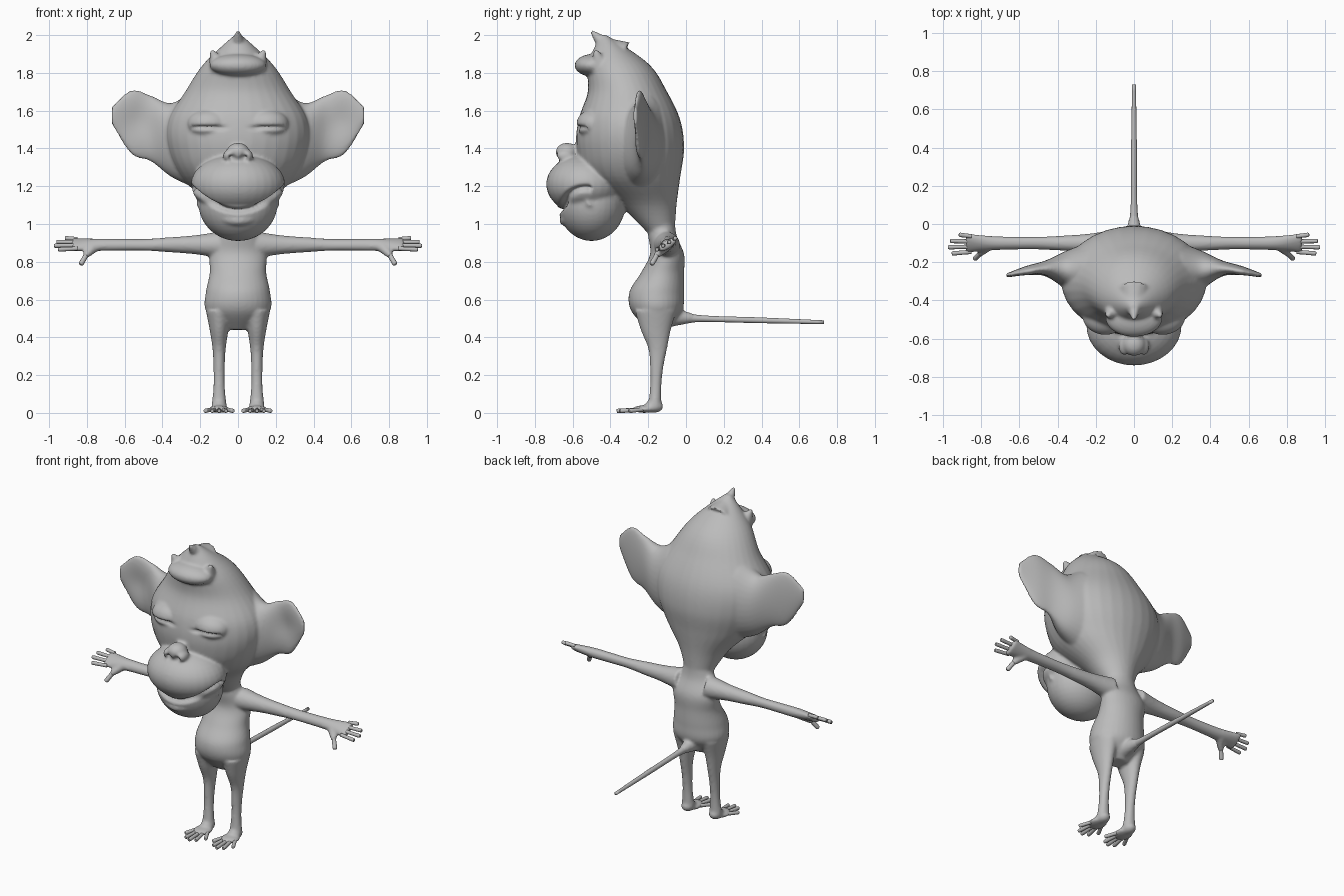
import bpy
import bmesh
from math import cos, sin, pi, exp
from mathutils import Vector, Matrix

default_cube = bpy.data.objects.get("Cube")
if default_cube:
    bpy.data.objects.remove(default_cube, do_unlink=True)

shade = 0.5
grey = bpy.data.materials.new("plain_grey")
grey.use_nodes = True
grey.diffuse_color = (shade, shade, shade, 1)
grey.node_tree.nodes["Principled BSDF"].inputs["Base Color"].default_value = grey.diffuse_color

X, Y, Z = Matrix.Identity(3)


def smooth_rings(rings, steps=6):
    """Catmull-Rom interpolation between rings of (centre, u, v) vectors."""
    result = []
    last = len(rings) - 1
    for i in range(last):
        neighbours = [rings[min(max(i + offset, 0), last)] for offset in (-1, 0, 1, 2)]
        for step in range(steps):
            t = step / steps
            result.append([(b * 2 + (c - a) * t + (a * 2 - b * 5 + c * 4 - d) * t ** 2
                            + (b * 3 - a - c * 3 + d) * t ** 3) / 2
                           for a, b, c, d in zip(*neighbours)])
    result.append(rings[last])
    return result


def loft(bm, rings, side=1, segments=32):
    """Closed skin over elliptical rings; side -1 mirrors it in x."""
    loops = []
    for centre, u, v in smooth_rings(rings):
        loop = []
        for k in range(segments):
            angle = 2 * pi * k / segments
            point = centre + u * cos(angle) + v * sin(angle)
            point.x *= side
            loop.append(bm.verts.new(point))
        loops.append(loop)
    for low, high in zip(loops, loops[1:]):
        for k in range(segments):
            bm.faces.new((low[k - 1], low[k], high[k], high[k - 1]))
    bm.faces.new(loops[0])
    bm.faces.new(loops[-1])


def upright(x, bottom, step, fronts, backs, widths):
    """Evenly stacked rings from front, back and half-width profiles."""
    return [(Vector((x, (front + back) / 2, bottom + step * i)), X * width, Y * (back - front) / 2)
            for i, (front, back, width) in enumerate(zip(fronts, backs, widths))]


def tube(bm, points, radii, side=1, segments=16):
    """Round tube along a path."""
    points = [Vector(p) for p in points]
    last = len(points) - 1
    rings = []
    for i, (point, radius) in enumerate(zip(points, radii)):
        tangent = points[min(i + 1, last)] - points[max(i - 1, 0)]
        turn = tangent.to_track_quat('Z', 'Y')
        rings.append((point, turn @ X * radius, turn @ Y * radius))
    loft(bm, rings, side, segments)


def digit(bm, base, tip, side, radius=0.011):
    """Finger or toe with a rounded end."""
    base, tip = Vector(base), Vector(tip)
    end = tip + (tip - base).normalized() * radius / 2
    tube(bm, [base, base.lerp(tip, 0.5), tip, end],
         [radius, radius, radius, radius / 3], side)


def ball(bm, centre, radii, side=1):
    centre = Vector(centre)
    centre.x *= side
    matrix = Matrix.Translation(centre) @ Matrix.Diagonal((*radii, 1))
    bmesh.ops.create_uvsphere(bm, u_segments=32, v_segments=20, radius=1, matrix=matrix)


def shade_smooth(mesh):
    for face in mesh.polygons:
        face.use_smooth = True


def finish(bm, name):
    bmesh.ops.recalc_face_normals(bm, faces=bm.faces)
    mesh = bpy.data.meshes.new(name)
    bm.to_mesh(mesh)
    bm.free()
    mesh.materials.append(grey)
    shade_smooth(mesh)
    obj = bpy.data.objects.new(name, mesh)
    bpy.context.scene.collection.objects.link(obj)
    return obj


skin = bmesh.new()

# Skull from neck to crown
loft(skin, upright(0, 0.95, 0.15,
                   fronts=(-0.2, -0.35, -0.53, -0.58, -0.57, -0.52, -0.52, -0.45),
                   backs=(-0.06, -0.05, -0.03, -0.01, -0.03, -0.1, -0.2, -0.42),
                   widths=(0.08, 0.16, 0.3, 0.37, 0.37, 0.28, 0.18, 0.02)))

# Torso with neck
loft(skin, upright(0, 0.44, 0.1,
                   fronts=(-0.2, -0.29, -0.3, -0.24, -0.19, -0.2, -0.2),
                   backs=(-0.1, -0.02, -0.01, -0.01, -0.01, -0.05, -0.06),
                   widths=(0.07, 0.17, 0.17, 0.15, 0.15, 0.11, 0.08)))

# Muzzle, jaw, nose and hair roll
ball(skin, (0, -0.53, 1.21), (0.25, 0.21, 0.16))
ball(skin, (0, -0.5, 1.11), (0.21, 0.18, 0.2))
ball(skin, (0, -0.63, 1.38), (0.06, 0.06, 0.05))
ball(skin, (0, -0.49, 1.84), (0.15, 0.1, 0.06))

# Lower lip
lip = [(x, 3.5 * x * x - 0.64, 2.5 * x * x + 1.02) for x in (-0.2, -0.1, 0, 0.1, 0.2)]
tube(skin, lip, [0.03] * len(lip))

# Crown tuft
tube(skin, [(0, -0.35, 1.89), (0, -0.43, 1.95), (0, -0.5, 2.02)], (0.09, 0.045, 0.01))

# Tail root
tail_path = [(0, -0.1, 0.51), (0, 0.05, 0.5), (0, 0.4, 0.49), (0, 0.73, 0.48)]
tail_radii = (0.06, 0.02, 0.015, 0.01)
tube(skin, tail_path[:2], tail_radii)

# Ear profile, read from the head outwards
ear = [(Vector((0.25 + 0.105 * i, (front + back) / 2, (low + high) / 2)),
        Y * (back - front) / 2, Z * (high - low) / 2)
       for i, (front, back, low, high) in enumerate(zip(
           (-0.4, -0.34, -0.28, -0.28, -0.28), (-0.1, -0.14, -0.19, -0.22, -0.26),
           (1.2, 1.25, 1.33, 1.37, 1.53), (1.7, 1.64, 1.68, 1.71, 1.62)))]

# Arm profile, with the hand slanting down towards the front
across = Matrix.Rotation(0.55, 3, 'X') @ Y
through = X.cross(across)
arm = [(Vector((0.1 + 0.13 * i, -0.1, 0.89)), across * wide, through * thick)
       for i, (wide, thick) in enumerate(zip(
           (0.07, 0.05, 0.04, 0.035, 0.035, 0.04, 0.06),
           (0.07, 0.05, 0.04, 0.03, 0.03, 0.03, 0.02)))]

# Leg profile, from the ankle up
leg = upright(0.1, 0.04, 0.1,
              fronts=(-0.2, -0.19, -0.19, -0.2, -0.24, -0.27),
              backs=(-0.13, -0.13, -0.12, -0.1, -0.08, -0.05),
              widths=(0.04, 0.03, 0.03, 0.035, 0.05, 0.07))

for side in (1, -1):
    for rings in (ear, arm, leg):
        loft(skin, rings, side)
    # Eyelid and nostril wing
    ball(skin, (0.15, -0.48, 1.53), (0.12, 0.1, 0.08), side)
    ball(skin, (0.045, -0.64, 1.36), (0.035, 0.05, 0.035), side)
    # Side hair tuft, thumb root
    tube(skin, [(0.1, -0.45, 1.83), (0.14, -0.48, 1.92)], (0.06, 0.01), side)
    tube(skin, [(0.76, -0.11, 0.88), (0.81, -0.16, 0.83)], (0.03, 0.017), side)
    # Heel and ball of the foot
    ball(skin, (0.1, -0.17, 0.035), (0.04, 0.05, 0.035), side)
    ball(skin, (0.1, -0.22, 0.02), (0.055, 0.065, 0.02), side)

# Fuse the parts into one continuous skin
body = finish(skin, "head_and_body")
fuse = body.modifiers.new("fuse", 'REMESH')
fuse.mode = 'VOXEL'
fuse.voxel_size = 0.009
relax = body.modifiers.new("relax", 'SMOOTH')
relax.iterations = 6
bpy.context.view_layer.update()
depsgraph = bpy.context.evaluated_depsgraph_get()
body_mesh = bpy.data.meshes.new_from_object(body.evaluated_get(depsgraph))
body.modifiers.clear()
body.data = body_mesh
body_mesh.materials.clear()
body_mesh.materials.append(grey)
shade_smooth(body_mesh)


def bump(offset, size):
    return exp(-(offset / size) ** 2)


def crease(point, normal):
    """Depth of the sculpted lines and hollows at a point."""
    x, y, z = abs(point.x), point.y, point.z
    depth = 0
    if y < -0.5 and x < 0.25:
        mouth = 1.07 + 2 * x * x
        depth += 0.03 * bump(z - mouth, 0.012)
        depth += 0.02 * bump(z - 1.51, 0.011) * bump((x - 0.16) ** 2, 0.008)
    if y < -0.6:
        depth += 0.03 * bump(x - 0.036, 0.016) * bump(z - 1.35, 0.016)
    if x > 0.4 and normal.y < -0.2:
        depth += 0.02 * bump(x - 0.54, 0.08) * bump(z - 1.54, 0.1)
    return depth


# Mouth, closed eyes, nostrils and ear bowls
moves = [v.normal * crease(v.co, v.normal) for v in body_mesh.vertices]
for vertex, move in zip(body_mesh.vertices, moves):
    vertex.co -= move

# Tail
tail = bmesh.new()
tube(tail, tail_path, tail_radii)
finish(tail, "tail")

for side, label in ((1, "left"), (-1, "right")):
    # Four fanned fingers and a thumb
    hand = bmesh.new()
    for k in (-1.5, -0.5, 0.5, 1.5):
        palm = Vector((0.85, -0.105, 0.895)) + across * 0.032 * k
        reach = 0.115 - 0.012 * k - 0.016 * k * k
        digit(hand, palm, palm + X * reach + across * 0.006 * k, side)
    digit(hand, (0.79, -0.14, 0.86), (0.83, -0.18, 0.79), side, 0.013)
    finish(hand, label + "_fingers")

    # Five fanned toes
    foot = bmesh.new()
    for k in range(-2, 3):
        digit(foot, (0.1 + 0.02 * k, -0.23, 0.018),
              (0.1 + 0.036 * k, 0.016 * k * k - 0.36, 0.011), side)
    finish(foot, label + "_toes")
